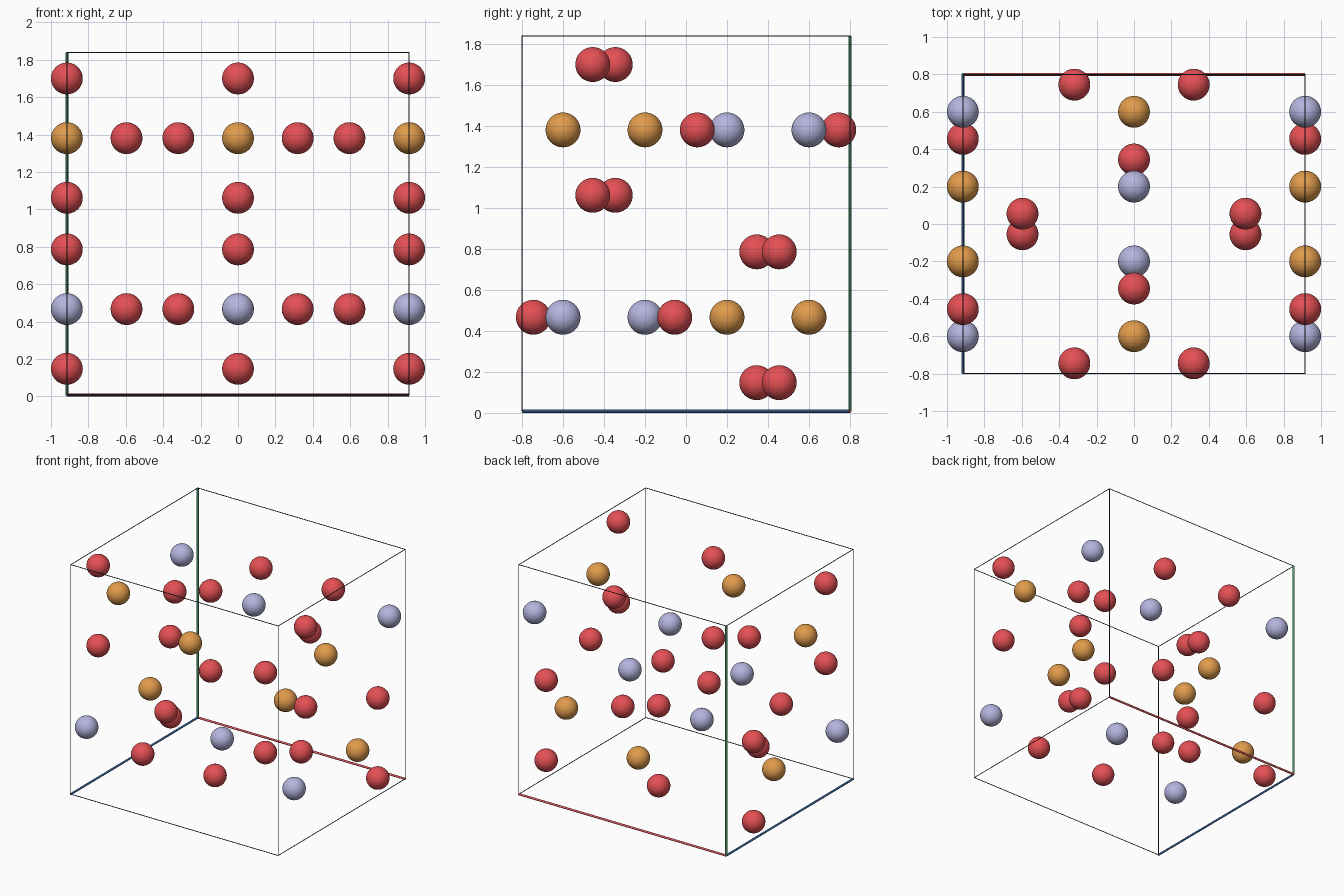
import bpy
from mathutils import Vector

if "Cube" in bpy.data.objects:
    bpy.data.objects.remove(bpy.data.objects["Cube"])

HX, HY, Z0, Z1 = 0.915, 0.8, 0.0085, 1.8385   # unit cell limits
ZM = (Z0 + Z1) / 2
R = 0.085                                      # atom radius


def material(name, rgb):
    m = bpy.data.materials.new(name)
    m.diffuse_color = (*rgb, 1)
    m.use_nodes = True
    m.node_tree.nodes["Principled BSDF"].inputs["Base Color"].default_value = m.diffuse_color
    return m


RED = material("red", (0.78, 0.08, 0.09))
LAVENDER = material("lavender", (0.46, 0.46, 0.74))
ORANGE = material("orange", (0.75, 0.33, 0.072))
BLACK = material("dark grey", (0.032, 0.038, 0.045))
AXIS_RED = material("axis red", (0.76, 0.10, 0.11))
AXIS_GREEN = material("axis green", (0.11, 0.47, 0.20))
AXIS_BLUE = material("axis blue", (0.09, 0.28, 0.68))


def finish(name, mat):
    ob = bpy.context.object
    ob.name = name
    ob.data.materials.append(mat)
    bpy.ops.object.shade_smooth_by_angle()


def atom(name, x, y, z, mat):
    bpy.ops.mesh.primitive_uv_sphere_add(segments=40, ring_count=20, radius=R, location=(x, y, z))
    finish(name, mat)


def rod(name, a, b, r, mat):
    a, b = Vector(a), Vector(b)
    d = b - a
    bpy.ops.mesh.primitive_cylinder_add(vertices=12, radius=r, depth=d.length, location=(a + b) / 2,
                                        rotation=d.to_track_quat('Z', 'Y').to_euler())
    finish(name, mat)


# Atoms of the upper layer; s = -1 gives the lower layer by inversion through the centre
Q = 0.457   # layer height from the centre
D = 0.319   # offset of red atoms above and below the layer
for s, layer in ((1, "upper"), (-1, "lower")):
    def put(kind, mat, x, y, dz):
        atom(f"{layer}_{kind}_atom", x, s * y, ZM + s * dz, mat)

    put("orange", ORANGE, 0, -0.6, Q)
    put("lavender", LAVENDER, 0, 0.2, Q)
    for dz in (Q - D, Q + D):
        put("red", RED, 0, -0.345, dz)
    for side in (-1, 1):
        put("orange", ORANGE, side * HX, -0.2, Q)
        put("lavender", LAVENDER, side * HX, 0.6, Q)
        put("red", RED, side * 0.319, 0.745, Q)
        put("red", RED, side * 0.596, 0.055, Q)
        for dz in (Q - D, Q + D):
            put("red", RED, side * HX, -0.455, dz)

# Cell frame: thin dark edges, with thick coloured axes meeting at the back left bottom corner
THIN, THICK = 0.0028, 0.008
for y in (-HY, HY):
    for z in (Z0, Z1):
        axis = y > 0 and z == Z0
        rod("x_axis" if axis else "x_edge", (-HX, y, z), (HX, y, z),
            THICK if axis else THIN, AXIS_RED if axis else BLACK)
for x in (-HX, HX):
    for z in (Z0, Z1):
        axis = x < 0 and z == Z0
        rod("depth_axis" if axis else "depth_edge", (x, -HY, z), (x, HY, z),
            THICK if axis else THIN, AXIS_BLUE if axis else BLACK)
    for y in (-HY, HY):
        axis = x < 0 and y > 0
        rod("upright_axis" if axis else "upright_edge", (x, y, Z0), (x, y, Z1),
            THICK if axis else THIN, AXIS_GREEN if axis else BLACK)
